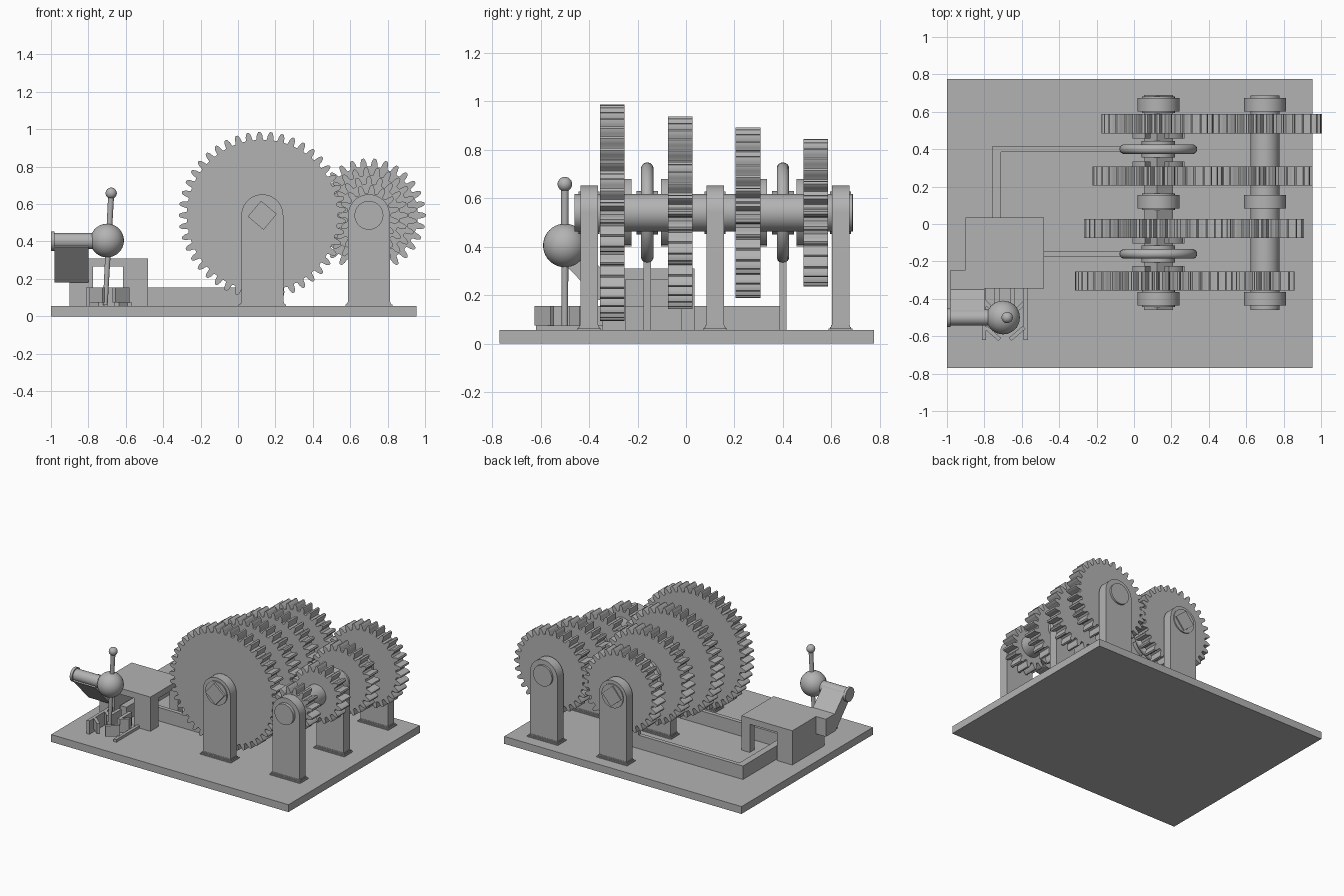
import bpy, bmesh, math
from mathutils import Vector

old = bpy.data.objects.get("Cube")
if old:
    bpy.data.objects.remove(old)

grey = bpy.data.materials.new("machine grey")
grey.use_nodes = True
COL = (0.45, 0.45, 0.45, 1)
grey.diffuse_color = COL
grey.node_tree.nodes["Principled BSDF"].inputs["Base Color"].default_value = COL

FLOOR, AXLE_Z = 0.055, 0.54
AXLES = {"main": 0.13, "lay": 0.70}


def finish(name, bm, smooth=False):
    bmesh.ops.recalc_face_normals(bm, faces=bm.faces)
    me = bpy.data.meshes.new(name)
    bm.to_mesh(me)
    bm.free()
    ob = bpy.data.objects.new(name, me)
    bpy.context.collection.objects.link(ob)
    me.materials.append(grey)
    if smooth:
        bpy.ops.object.select_all(action="DESELECT")
        ob.select_set(True)
        bpy.context.view_layer.objects.active = ob
        bpy.ops.object.shade_smooth_by_angle(angle=math.radians(35))
    return ob


def prism(name, pts, axis, a, b, smooth=False):
    """Extrude a 2D outline along an axis from a to b."""
    place = {"X": lambda u, v, w: (w, u, v),
             "Y": lambda u, v, w: (u, w, v),
             "Z": lambda u, v, w: (u, v, w)}[axis]
    bm = bmesh.new()
    face = bm.faces.new([bm.verts.new(place(u, v, a)) for u, v in pts])
    ext = bmesh.ops.extrude_face_region(bm, geom=[face])
    verts = [g for g in ext["geom"] if isinstance(g, bmesh.types.BMVert)]
    bmesh.ops.translate(bm, verts=verts, vec=place(0, 0, b - a))
    if not face.is_valid or len(bm.faces) == len(pts) + 1:
        bm.faces.new([v for v in bm.verts if v not in verts])
    return finish(name, bm, smooth)


def box(name, x0, x1, y0, y1, z0, z1):
    return prism(name, [(x0, y0), (x1, y0), (x1, y1), (x0, y1)], "Z", z0, z1)


def arc(cx, cy, r, a0, a1, n):
    return [(cx + r * math.cos(math.radians(a0 + (a1 - a0) * i / n)),
             cy + r * math.sin(math.radians(a0 + (a1 - a0) * i / n))) for i in range(n + 1)]


def circle(cx, cy, r, n=40):
    return arc(cx, cy, r, 0, 360, n)[:-1]


def rod(name, p, q, r1, r2, n=24):
    p, q = Vector(p), Vector(q)
    bm = bmesh.new()
    bmesh.ops.create_cone(bm, cap_ends=True, segments=n, radius1=r1, radius2=r2, depth=(q - p).length)
    bm.transform((q - p).to_track_quat("Z", "Y").to_matrix().to_4x4())
    bmesh.ops.translate(bm, verts=bm.verts, vec=(p + q) / 2)
    return finish(name, bm, True)


def ball(name, c, r):
    bm = bmesh.new()
    bmesh.ops.create_uvsphere(bm, u_segments=32, v_segments=20, radius=r)
    bmesh.ops.translate(bm, verts=bm.verts, vec=c)
    return finish(name, bm, True)


def torus(name, c, major, minor, n=48, m=14):
    """Ring whose axis runs along y."""
    bm = bmesh.new()
    rows = []
    for u, _ in enumerate(range(n)):
        a = math.tau * u / n
        row = []
        for w, h in circle(major, 0, minor, m):
            row.append(bm.verts.new((c[0] + w * math.cos(a), c[1] + h, c[2] + w * math.sin(a))))
        rows.append(row)
    for i in range(n):
        for j in range(m):
            k, l = (i + 1) % n, (j + 1) % m
            bm.faces.new((rows[i][j], rows[k][j], rows[k][l], rows[i][l]))
    return finish(name, bm, True)


def gear(name, cx, teeth, y0, y1, phase):
    mod = 0.019
    pitch_r = mod * teeth / 2
    # tooth half: (radial offset in modules, share of the tooth pitch)
    half = [(-1.25, 0.36), (-1.05, 0.31), (0, 0.25), (0.6, 0.17), (1, 0.09)]
    tooth = [(r, -s) for r, s in half] + [(r, s) for r, s in reversed(half)]
    pts = []
    for t in range(teeth):
        for r, s in tooth:
            a = phase + math.tau * (t + s) / teeth
            rad = pitch_r + r * mod
            pts.append((cx + rad * math.cos(a), AXLE_Z + rad * math.sin(a)))
    return prism(name, pts, "Y", y0, y1, True)


# Base plate
box("base_plate", -1, 0.955, -0.77, 0.775, 0, FLOOR)

# Bearing brackets with flared feet
for label, cx in AXLES.items():
    for i, y in enumerate((-0.4, 0.12, 0.638)):
        hw, hd = 0.112, 0.036
        arch = [(cx - hw, FLOOR), (cx + hw, FLOOR)] + arc(cx, AXLE_Z, hw, 0, 180, 28)
        prism(f"{label}_bracket_{i + 1}", arch, "Y", y - hd, y + hd, True)
        for k in range(3):
            flare = 0.014 / (k * k + 1)
            box(f"{label}_bracket_foot_{i + 1}_{k + 1}", cx - hw - flare, cx + hw + flare,
                y - hd - flare, y + hd + flare, FLOOR, FLOOR + 0.007 * (k + 1))

# Shafts: square main shaft in round bushings, round lay shaft
prism("main_shaft", arc(AXLES["main"], AXLE_Z, 0.078, 5, 275, 3), "Y", -0.46, 0.69)
for y in (-0.4, 0.12, 0.638):
    prism("main_bushing", circle(AXLES["main"], AXLE_Z, 0.088), "Y", y - 0.044, y + 0.044, True)
prism("lay_shaft", circle(AXLES["lay"], AXLE_Z, 0.077), "Y", -0.46, 0.688, True)

# Gear pairs with dog teeth on the faces turned to the shifters
pairs = [(45, -0.355, 1), (40, -0.075, -1), (35, 0.205, 1), (30, 0.485, -1)]
for i, (teeth, y0, side) in enumerate(pairs):
    y1 = y0 + 0.102
    gear(f"main_gear_{i + 1}", AXLES["main"], teeth, y0, y1, math.pi / teeth)
    gear(f"lay_gear_{i + 1}", AXLES["lay"], 60 - teeth, y0, y1, math.pi)
    face = y1 if side > 0 else y0
    for k in range(4):
        a = 90 * k + 28
        dog = arc(AXLES["main"], AXLE_Z, 0.15, a, a + 40, 8) + arc(AXLES["main"], AXLE_Z, 0.09, a + 40, a, 8)
        ends = sorted((face - side * 0.005, face + side * 0.028))
        prism(f"gear_{i + 1}_dog_{k + 1}", dog, "Y", *ends, True)

# Sliding shifter collars, rings and stems
for label, y in (("front", -0.16), ("rear", 0.4)):
    cx = AXLES["main"]
    prism(f"{label}_shift_collar", circle(cx, AXLE_Z, 0.165), "Y", y - 0.014, y + 0.014, True)
    prism(f"{label}_collar_hub", circle(cx, AXLE_Z, 0.09), "Y", y - 0.045, y + 0.045, True)
    torus(f"{label}_shift_ring", (cx, y, AXLE_Z), 0.182, 0.026)
    box(f"{label}_shift_stem", cx - 0.03, cx + 0.03, y - 0.015, y + 0.015, FLOOR, 0.36)

# Shift bars running from the control housing
box("front_shift_bar", -0.7, 0.16, -0.175, -0.145, FLOOR, 0.155)
box("rear_shift_bar", -0.76, 0.16, 0.385, 0.415, FLOOR, 0.155)
box("rear_shift_bar_return", -0.76, -0.71, -0.3, 0.415, FLOOR, 0.155)

# Control housing: top slab on a wall and two posts
box("housing_top", -0.9, -0.48, -0.345, 0.035, 0.265, 0.31)
box("housing_wall", -0.9, -0.775, -0.345, 0.035, FLOOR, 0.27)
box("housing_front_post", -0.615, -0.48, -0.345, -0.25, FLOOR, 0.27)
box("housing_rear_post", -0.55, -0.48, -0.02, 0.035, FLOOR, 0.27)

# Arm rising from the housing to the lever pivot
arm = [(-0.245, 0.31), (-0.245, 0.18), (-0.36, 0.18), (-0.54, 0.37), (-0.48, 0.44), (-0.35, 0.31)]
prism("lever_arm", arm, "X", -0.98, -0.8)
PIVOT = (-0.7, -0.5, 0.405)
rod("pivot_pin", (-0.99, -0.5, 0.402), (-0.72, -0.5, 0.402), 0.043, 0.043)
rod("pivot_cap", (-1, -0.5, 0.402), (-0.98, -0.5, 0.402), 0.052, 0.052)

# Gear lever
ball("lever_ball", PIVOT, 0.09)
rod("lever_stick", (-0.71, -0.5, 0.06), (-0.678, -0.5, 0.655), 0.013, 0.016)
ball("lever_knob", (-0.678, -0.5, 0.658), 0.03)

# Shift gate: mirrored guide walls around the lever foot
for label, s in (("right", -1), ("left", 1)):
    gx = -0.69
    def gate(part, pts, z0=0.075, z1=0.155):
        prism(f"{label}_gate_{part}", [(gx + s * u, v) for u, v in pts], "Z", z0, z1)
    gate("outer_wall", [(0.1, -0.62), (0.122, -0.62), (0.122, -0.34), (0.1, -0.34)], FLOOR, 0.155 if s < 0 else 0.075)
    gate("guide", [(0.02, -0.61), (0.035, -0.625), (0.11, -0.56), (0.095, -0.545)])
    gate("inner_wall", [(0.03, -0.48), (0.055, -0.48), (0.055, -0.34), (0.03, -0.34)], FLOOR)
    gate("link", [(0.03, -0.48), (0.055, -0.48), (0.1, -0.44), (0.1, -0.41)], FLOOR)
